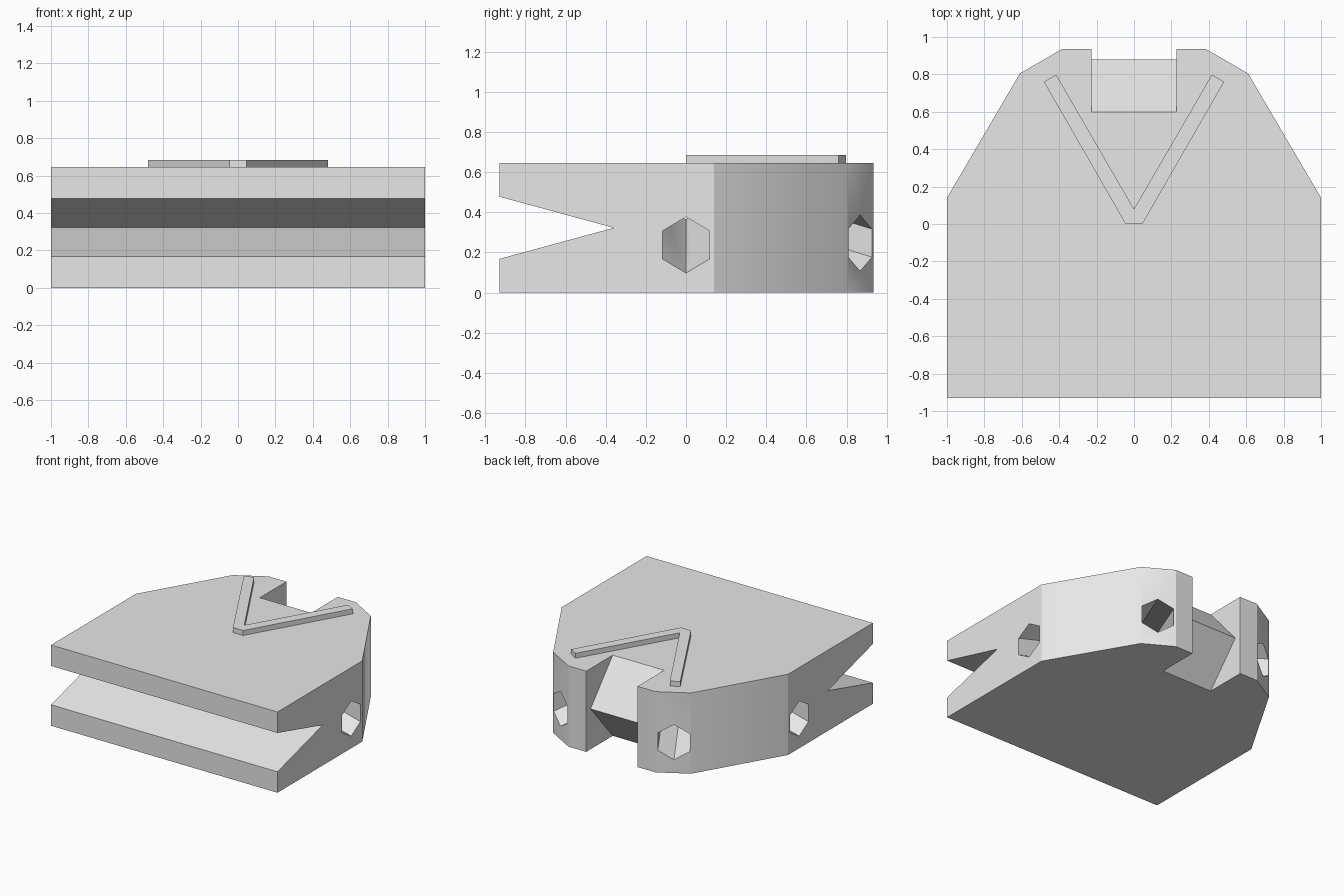
import bpy
import bmesh
import math
from mathutils import Matrix, Vector

cube = bpy.data.objects.get("Cube")
if cube:
    bpy.data.objects.remove(cube, do_unlink=True)

HEIGHT = 0.645
TILT = math.radians(15)

grey = bpy.data.materials.new("light_grey")
grey.use_nodes = True
grey.diffuse_color = (0.8, 0.8, 0.8, 1)
grey.node_tree.nodes["Principled BSDF"].inputs["Base Color"].default_value = grey.diffuse_color


def finish(name, bm):
    bmesh.ops.recalc_face_normals(bm, faces=bm.faces)
    mesh = bpy.data.meshes.new(name)
    bm.to_mesh(mesh)
    bm.free()
    mesh.materials.append(grey)
    obj = bpy.data.objects.new(name, mesh)
    bpy.context.collection.objects.link(obj)
    return obj


def prism(name, points, low, high, along_x=False):
    """Extrude a flat profile upwards (xy points) or sideways (yz points)."""
    bm = bmesh.new()
    corner = (lambda p: (low, *p)) if along_x else (lambda p: (*p, low))
    face = bm.faces.new([bm.verts.new(corner(p)) for p in points])
    moved = bmesh.ops.extrude_face_region(bm, geom=[face])["geom"]
    shift = Vector((high - low, 0, 0) if along_x else (0, 0, high - low))
    bmesh.ops.translate(bm, vec=shift, verts=[v for v in moved if isinstance(v, bmesh.types.BMVert)])
    return finish(name, bm)


def mirrored(half):
    """Complete a right-hand outline with its mirror image."""
    return half + [(-x, y) for x, y in reversed(half) if x > 0]


def bore_cutter(angle, start_z):
    """Six-sided bore running outwards and down from the centre."""
    flat = Vector((math.cos(angle), math.sin(angle), 0))
    z_axis = Vector((0, 0, 1))
    out = flat * math.cos(TILT) - z_axis * math.sin(TILT)
    up = flat * math.sin(TILT) + z_axis * math.cos(TILT)
    length = 1.3
    turn = Matrix((up.cross(out), up, out)).transposed().to_4x4()
    place = Matrix.Translation(Vector((0, 0, start_z)) + out * length / 2)
    bm = bmesh.new()
    bmesh.ops.create_cone(bm, cap_ends=True, segments=6, radius1=0.135,
                          radius2=0.135, depth=length, matrix=place @ turn)
    return finish("bore_cutter", bm)


def cut(target, cutter):
    cutter.hide_render = True
    mod = target.modifiers.new("cut", 'BOOLEAN')
    mod.operation = 'DIFFERENCE'
    mod.solver = 'EXACT'
    mod.object = cutter
    bpy.ops.object.select_all(action='DESELECT')
    bpy.context.view_layer.objects.active = target
    target.select_set(True)
    bpy.ops.object.modifier_apply(modifier=mod.name)
    bpy.data.objects.remove(cutter, do_unlink=True)


# Main block with tapered, chamfered back
body = prism("body", mirrored([(1, -0.93), (1, 0.14), (0.61, 0.805), (0.385, 0.935)]), 0, HEIGHT)

# Wedge-shaped slot across the front
mid = HEIGHT / 2
slope = 0.155 / 0.57
reach = 0.7 * slope
cut(body, prism("slot_cutter", [(-0.36, mid), (-1.06, mid + reach), (-1.06, mid - reach)], -1.2, 1.2, True))

# Back recess that leaves a pointed ridge between its walls
recess = [(0.6, HEIGHT), (0.6, 0.8), (1.1, 0.8), (1.1, -0.2), (0.6, -0.2), (0.6, 0), (0.88, mid)]
cut(body, prism("recess_cutter", recess, -0.227, 0.227, True))

# Tilted bores on the sides and back chamfers
for degrees in (0, 60, 120, 180):
    start = 0.505 if degrees % 180 == 0 else 0.515
    cut(body, bore_cutter(math.radians(degrees), start))

# Raised chevron on top
prism("top_chevron", [(0.045, 0), (0.482, 0.76), (0.416, 0.798), (0, 0.08),
                      (-0.416, 0.798), (-0.482, 0.76), (-0.045, 0)], HEIGHT - 0.005, HEIGHT + 0.04)

# Soft shading across the shallow back corners of the block only
bpy.ops.object.select_all(action='DESELECT')
body.select_set(True)
bpy.context.view_layer.objects.active = body
bpy.ops.object.shade_smooth_by_angle(angle=math.radians(30))
